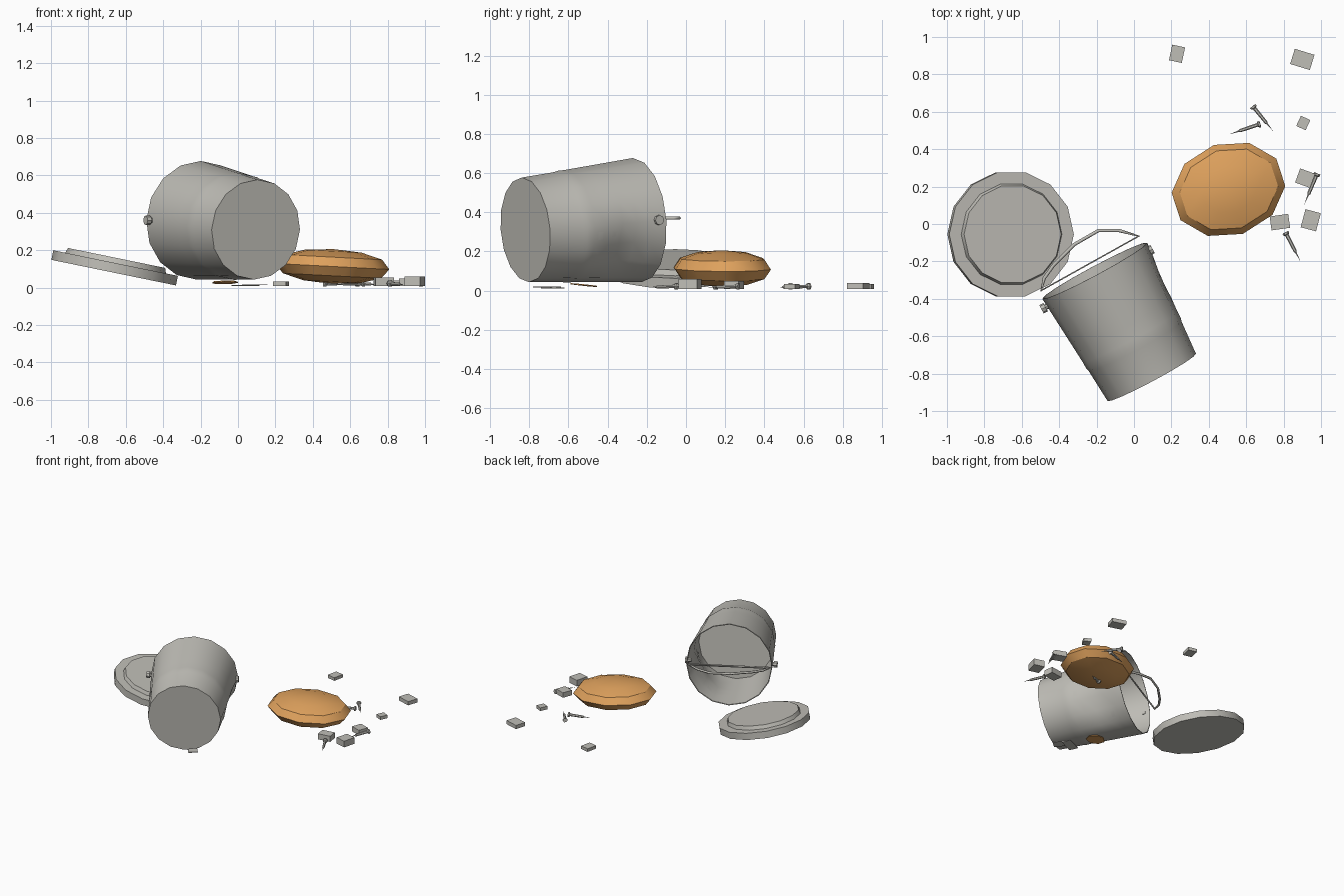
import bpy, bmesh, math
from mathutils import Vector, Matrix

if "Cube" in bpy.data.objects:
    bpy.data.objects.remove(bpy.data.objects["Cube"])


def material(name, color):
    m = bpy.data.materials.new(name)
    m.use_nodes = True
    m.diffuse_color = (*color, 1)
    m.node_tree.nodes["Principled BSDF"].inputs["Base Color"].default_value = (*color, 1)
    return m


GREY = material("pale grey metal", (0.52, 0.51, 0.47))
ORANGE = material("orange", (0.74, 0.36, 0.11))


def finish(name, bm, mat, matrix=None, smooth=None):
    bmesh.ops.remove_doubles(bm, verts=bm.verts, dist=1e-5)
    bmesh.ops.recalc_face_normals(bm, faces=bm.faces)
    if matrix:
        bmesh.ops.transform(bm, matrix=matrix, verts=bm.verts)
    mesh = bpy.data.meshes.new(name)
    bm.to_mesh(mesh)
    bm.free()
    mesh.materials.append(mat)
    ob = bpy.data.objects.new(name, mesh)
    bpy.context.collection.objects.link(ob)
    if smooth:
        bpy.ops.object.select_all(action='DESELECT')
        ob.select_set(True)
        bpy.context.view_layer.objects.active = ob
        bpy.ops.object.shade_smooth_by_angle(angle=math.radians(smooth))
    return ob


def lathe(name, profile, sides, mat, matrix, smooth=None, dent=None):
    """Spin (radius, height) points around local z."""
    bm = bmesh.new()
    verts = [bm.verts.new((r, 0, z)) for r, z in profile]
    edges = [bm.edges.new(pair) for pair in zip(verts, verts[1:])]
    bmesh.ops.spin(bm, geom=verts + edges, cent=(0, 0, 0), axis=(0, 0, 1),
                   angle=math.tau, steps=sides, use_merge=True)
    ob = finish(name, bm, mat, matrix, smooth)
    if dent:
        dent(ob.data.vertices)
    return ob


def along(start, direction):
    q = Vector(direction).to_track_quat('Z', 'Y')
    return Matrix.Translation(start) @ q.to_matrix().to_4x4()


def flat_at(x, y, z, turn):
    return Matrix.Translation((x, y, z)) @ Matrix.Rotation(math.radians(turn), 4, 'Z')


# Bucket lying on its side, open towards the back
mouth = Vector((-0.21, -0.25, 0.36))
axis = Vector((0.305, -0.57, -0.05))
length = axis.length
axis.normalize()


def radius(t):
    return 0.318 - 0.05 * t / length


def dent_bucket(verts):
    centre = Vector((0.13, -0.28, 0.17))
    for v in verts:
        t = (v.co - mouth).dot(axis)
        out = v.co - mouth - axis * t
        near = (v.co - centre).length / 0.22
        if near < 1 and out.length > 0.2:
            v.co -= out.normalized() * 0.05 * (1 - near * near) ** 2


stations = [0, 0.08, 0.16, 0.24, 0.32, 0.40]
floor = 0.45
profile = [(0, floor), (radius(floor) - 0.006, floor)]
profile += [(radius(t) - 0.006, t) for t in reversed(stations)]
profile += [(radius(t), t) for t in stations]
profile += [(radius(floor) + 0.003, floor - 0.01), (radius(floor) - 0.002, floor + 0.01)]
profile += [(radius(length), length), (0, length)]
lathe("bucket", profile, 16, GREY, along(mouth, axis), 35, dent_bucket)

# Handle pegs
side = Vector((0.88, 0.47, 0))
for name, pos, sign in (("left_peg", (0.06, -0.155, 0.36), 1),
                        ("right_peg", (-0.455, -0.435, 0.36), -1)):
    lathe(name, [(0, 0), (0.015, 0), (0.015, 0.02), (0.025, 0.02), (0.025, 0.045), (0, 0.045)],
          8, GREY, along(pos, side * sign))

# Wire handle: a bent loop closed by a straight bar
curve = bpy.data.curves.new("handle", 'CURVE')
curve.dimensions = '3D'
curve.bevel_depth = 0.009
curve.bevel_resolution = 1
path = [(0.025, -0.065), (-0.08, -0.035), (-0.19, -0.035), (-0.32, -0.11),
        (-0.43, -0.22), (-0.48, -0.29), (-0.495, -0.355)]
spline = curve.splines.new('POLY')
spline.points.add(len(path) - 1)
for p, (x, y) in zip(spline.points, path):
    p.co = (x, y, 0.37, 1)
spline.use_cyclic_u = True
curve.materials.append(GREY)
bpy.context.collection.objects.link(bpy.data.objects.new("handle", curve))

# Lid with a raised inner disc, tilted
tilt = Matrix.Translation((-0.665, -0.055, 0.08)) @ Matrix.Rotation(math.radians(11.6), 4, 'Y')
lathe("lid", [(0, 0), (0.34, 0), (0.34, 0.052), (0.275, 0.052), (0.265, 0.08), (0, 0.08)],
      14, GREY, tilt, 30)

# Flattened low-poly orange lump
bm = bmesh.new()
bmesh.ops.create_uvsphere(bm, u_segments=10, v_segments=6, radius=1)
lump = Matrix.Translation((0.505, 0.185, 0.113)) @ Matrix.Rotation(math.radians(3), 4, 'Y')
lump = lump @ Matrix.Rotation(math.radians(18), 4, 'Z')
for v in bm.verts:
    v.co = (v.co.x * 0.31, v.co.y * 0.25, math.copysign(abs(v.co.z) ** 0.9, v.co.z) * 0.093)
finish("orange_lump", bm, ORANGE, lump, 35)

# Small scattered blocks: x, y, turn, width, depth, height
blocks = [(0.23, 0.91, -12, 0.07, 0.085, 0.025), (0.90, 0.88, -17, 0.11, 0.085, 0.03),
          (0.905, 0.54, -25, 0.055, 0.06, 0.025), (0.915, 0.245, -20, 0.085, 0.08, 0.04),
          (0.945, 0.02, -15, 0.085, 0.1, 0.05), (0.78, 0.01, 8, 0.1, 0.075, 0.045)]
for i, (x, y, turn, w, d, h) in enumerate(blocks):
    bm = bmesh.new()
    bmesh.ops.create_cube(bm, size=1)
    bmesh.ops.scale(bm, vec=(w, d, h), verts=bm.verts)
    finish(f"block_{i + 1}", bm, GREY, flat_at(x, y, 0.008 + h / 2, turn))

# Nails: head position, tip position
nails = [((0.635, 0.63), (0.745, 0.495)), ((0.675, 0.535), (0.51, 0.48)),
         ((0.98, 0.27), (0.91, 0.105)), ((0.81, -0.045), (0.89, -0.20)),
         ((0.46, 0.15), (0.56, 0.19))]
for i, (head, tip) in enumerate(nails):
    a, b = Vector((*head, 0.022)), Vector((*tip, 0.016))
    n = (b - a).length
    lathe(f"nail_{i + 1}", [(0, 0), (0.018, 0), (0.018, 0.01), (0.01, 0.016),
                            (0.009, n * 0.65), (0.004, n * 0.7), (0, n)],
          6, GREY, along(a, b - a))

# Thin scraps under the bucket
for i, (x, y, turn) in enumerate([(0.04, -0.68, 25), (0.09, -0.71, -50)]):
    bm = bmesh.new()
    bmesh.ops.create_cube(bm, size=1)
    bmesh.ops.scale(bm, vec=(0.13, 0.07, 0.005), verts=bm.verts)
    finish(f"grey_scrap_{i + 1}", bm, GREY, flat_at(x, y, 0.012 + 0.006 * i, turn))
lathe("orange_scrap", [(0, 0), (0.07, 0), (0.07, 0.006), (0, 0.006)], 7, ORANGE,
      flat_at(-0.07, -0.52, 0.025, 10) @ Matrix.Rotation(math.radians(-6), 4, 'X'))
